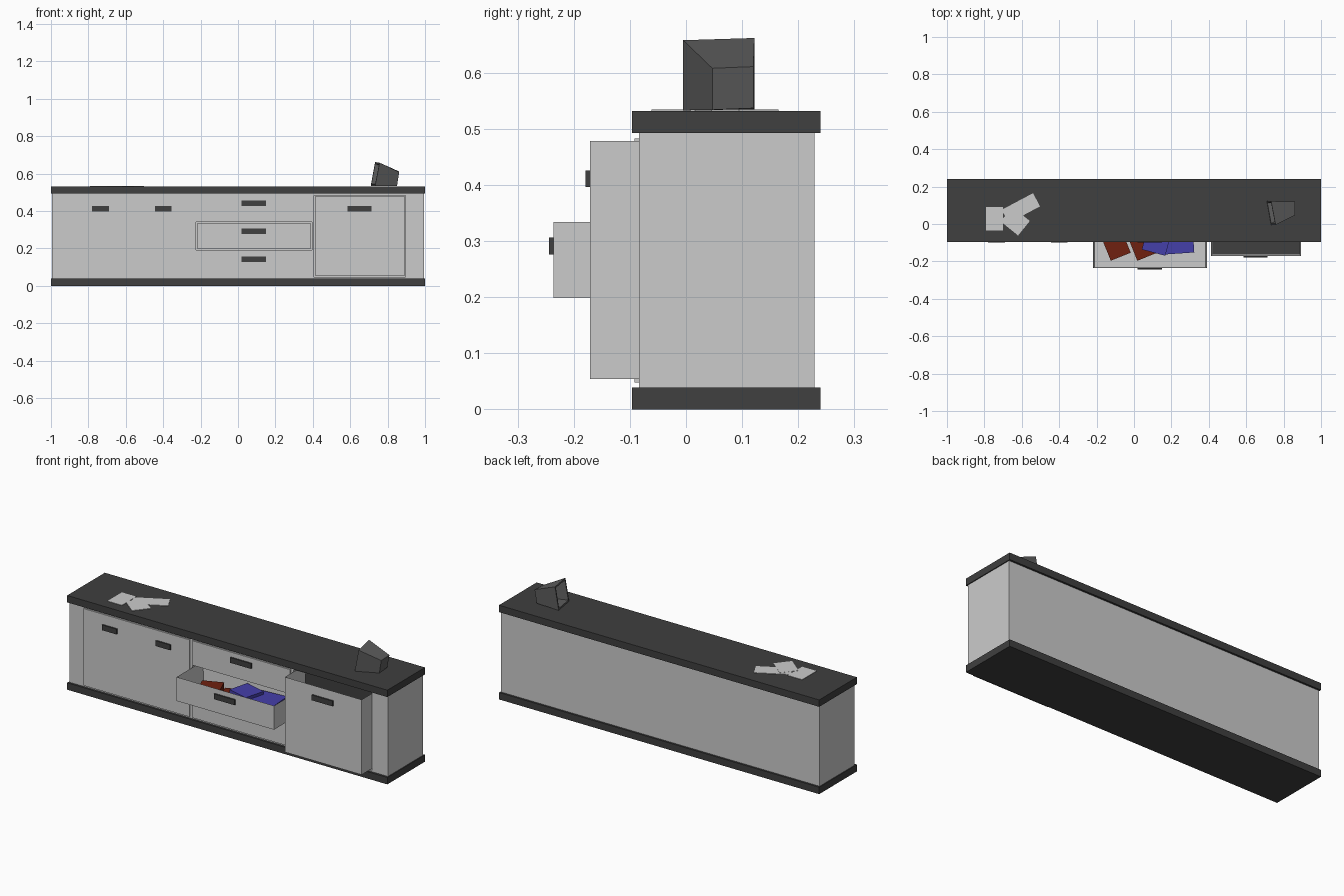
import bpy, bmesh, math
from mathutils import Vector

if "Cube" in bpy.data.objects:
    bpy.data.objects.remove(bpy.data.objects["Cube"])


def colour(name, rgb):
    m = bpy.data.materials.new(name)
    m.diffuse_color = (*rgb, 1)
    m.use_nodes = True
    m.node_tree.nodes["Principled BSDF"].inputs["Base Color"].default_value = m.diffuse_color
    return m


DARK = colour("dark", (0.05, 0.05, 0.05))
CHARCOAL = colour("charcoal", (0.11, 0.11, 0.11))
RED = colour("red", (0.16, 0.015, 0.005))
BLUE = colour("blue", (0.06, 0.05, 0.4))


def finish(name, bm, mat=None):
    bmesh.ops.recalc_face_normals(bm, faces=bm.faces)
    me = bpy.data.meshes.new(name)
    bm.to_mesh(me)
    bm.free()
    ob = bpy.data.objects.new(name, me)
    bpy.context.collection.objects.link(ob)
    if mat:
        me.materials.append(mat)
    return ob


def box(name, x, y, z, mat=None):
    """Box between (min, max) pairs."""
    bm = bmesh.new()
    bmesh.ops.create_cube(bm, size=1)
    for v in bm.verts:
        v.co = Vector([(r[0] + r[1]) / 2 + c * (r[1] - r[0]) for r, c in zip((x, y, z), v.co)])
    return finish(name, bm, mat)


def slab(name, cx, cy, w, d, z, angle, mat=None):
    """Flat box turned about z, for books and paper."""
    ob = box(name, (-w / 2, w / 2), (-d / 2, d / 2), z, mat)
    ob.location = (cx, cy, 0)
    ob.rotation_euler.z = math.radians(angle)
    return ob


def tray(name, x, y, z, t):
    """Open-topped box with wall thickness t."""
    bm = bmesh.new()
    bmesh.ops.create_cube(bm, size=1)
    for v in bm.verts:
        v.co = Vector([(r[0] + r[1]) / 2 + c * (r[1] - r[0]) for r, c in zip((x, y, z), v.co)])
    top = max(bm.faces, key=lambda f: f.calc_center_median().z)
    bmesh.ops.inset_region(bm, faces=[top], thickness=t)
    for v in top.verts:
        v.co.z = z[0] + t
    return finish(name, bm)


# Top and base boards
box("worktop", (-1, 1), (-0.096, 0.24), (0.493, 0.532), DARK)
box("base", (-1, 1), (-0.096, 0.24), (0, 0.039), DARK)

# Cabinet body with two open bays
body = box("body", (-0.995, 0.995), (-0.084, 0.229), (0.039, 0.493))
for x, z in (((-0.225, 0.395), (0.192, 0.341)), ((0.405, 0.895), (0.047, 0.484))):
    cutter = box("bay_cutter", x, (-0.2, 0.2), z)
    cutter.hide_render = True
    cutter.hide_viewport = False
    cutter.display_type = 'WIRE'
    mod = body.modifiers.new("bay", 'BOOLEAN')
    mod.operation = 'DIFFERENCE'
    mod.object = cutter
    bpy.context.view_layer.objects.active = body
    bpy.ops.object.modifier_apply(modifier=mod.name)
    bpy.data.objects.remove(cutter)

# Closed fronts
box("left_door", (-0.9, -0.24), (-0.0915, -0.083), (0.048, 0.483))
box("upper_drawer_front", (-0.22, 0.39), (-0.0915, -0.083), (0.345, 0.483))
box("lower_drawer_front", (-0.22, 0.39), (-0.0915, -0.083), (0.048, 0.188))

# Open drawers
tray("middle_drawer", (-0.218, 0.39), (-0.236, 0.0), (0.199, 0.334), 0.01)
tray("right_drawer", (0.413, 0.892), (-0.171, 0.02), (0.054, 0.478), 0.009)
box("right_drawer_floor", (0.421, 0.884), (-0.163, 0.012), (0.06, 0.07), DARK)
box("right_drawer_back", (0.421, 0.884), (0.0, 0.012), (0.07, 0.478), DARK)

# Handles: centre x, width, face y, centre z
for cx, w, y, cz in ((-0.735, 0.09, -0.0915, 0.411), (-0.4, 0.09, -0.0915, 0.411),
                     (0.65, 0.13, -0.171, 0.411), (0.085, 0.13, -0.0915, 0.441),
                     (0.085, 0.13, -0.236, 0.291), (0.085, 0.13, -0.0915, 0.141)):
    box("handle", (cx - w / 2, cx + w / 2), (y - 0.008, y + 0.001),
        (cz - 0.015, cz + 0.015), DARK)

# Books lying in the middle drawer
slab("red_book", -0.097, -0.11, 0.115, 0.14, (0.209, 0.262), 22, RED)
slab("red_book", 0.045, -0.11, 0.115, 0.14, (0.209, 0.258), 22, RED)
slab("blue_book", 0.12, -0.095, 0.13, 0.12, (0.209, 0.295), -15, BLUE)
slab("blue_book", 0.24, -0.085, 0.155, 0.145, (0.209, 0.278), 4, BLUE)

# Loose papers on the worktop
slab("paper", -0.745, 0.028, 0.09, 0.128, (0.532, 0.534), 0)
slab("paper", -0.605, 0.085, 0.19, 0.08, (0.532, 0.5345), 28)
slab("paper", -0.635, 0.015, 0.12, 0.10, (0.532, 0.535), -39)

# Tilted tapered box with a hollow wide end
wide = [(0.733, -0.005, 0.533), (0.71, 0.122, 0.535), (0.733, 0.122, 0.662), (0.757, -0.005, 0.658)]
narrow = [(0.85, 0.047, 0.534), (0.848, 0.12, 0.537), (0.862, 0.12, 0.611), (0.862, 0.047, 0.608)]
bm = bmesh.new()
a = [bm.verts.new(p) for p in wide]
b = [bm.verts.new(p) for p in narrow]
mouth = bm.faces.new(a)
bm.faces.new(b[::-1])
for i in range(4):
    j = (i + 1) % 4
    bm.faces.new((a[j], a[i], b[i], b[j]))
bmesh.ops.recalc_face_normals(bm, faces=bm.faces)
bmesh.ops.inset_region(bm, faces=[mouth], thickness=0.012)
ext = bmesh.ops.extrude_discrete_faces(bm, faces=[mouth])["faces"][0]
goal = sum((Vector(p) for p in narrow), Vector()) / 4
centre = ext.calc_center_median()
for v in ext.verts:
    v.co = v.co - centre
    v.co = v.co * 0.75 + centre.lerp(goal, 0.5)
finish("tapered_box", bm, CHARCOAL)
